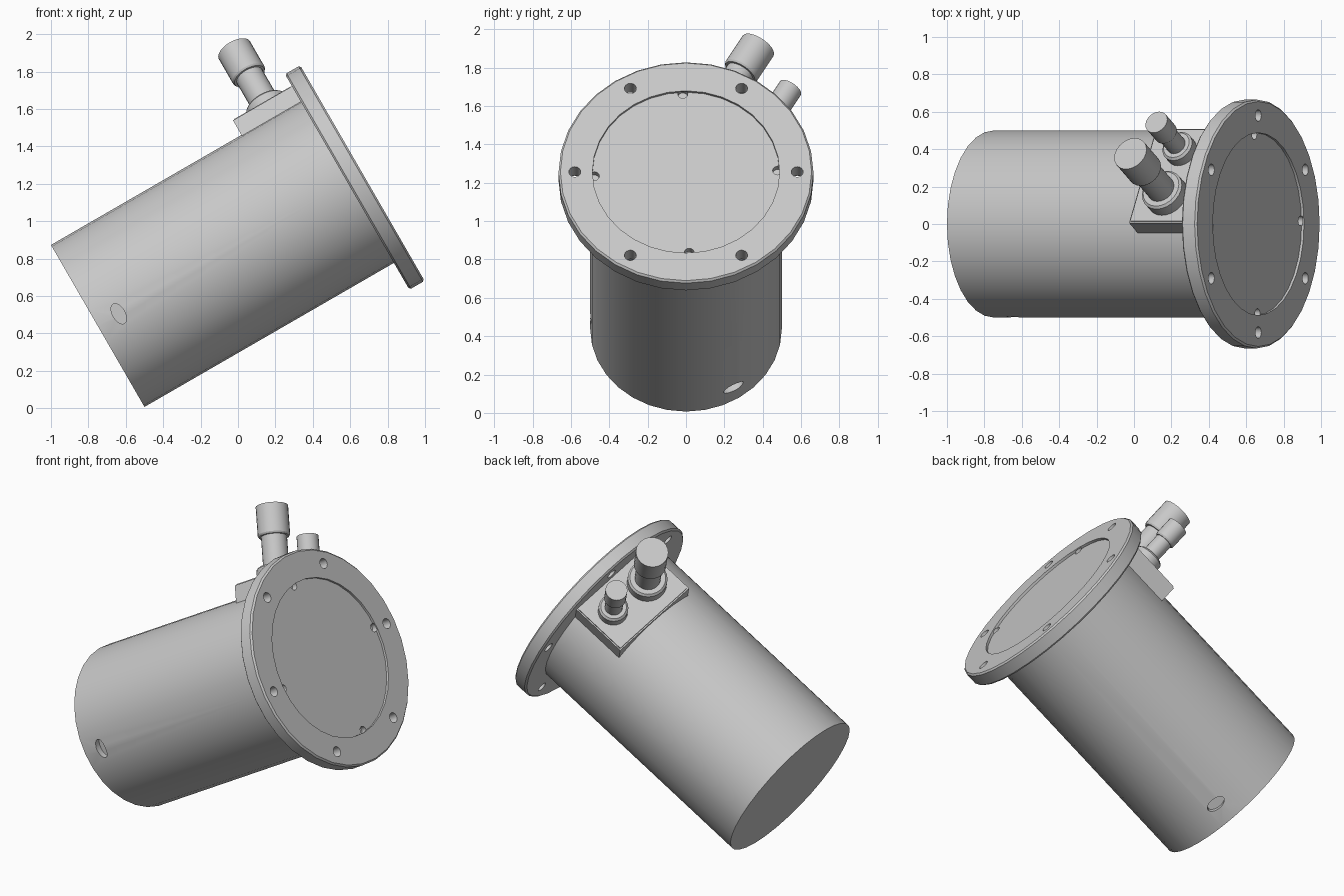
import bpy, bmesh
from math import radians, cos, sin, pi
from mathutils import Matrix

cube = bpy.data.objects.get("Cube")
if cube:
    bpy.data.objects.remove(cube, do_unlink=True)

grey = bpy.data.materials.new("metal_grey")
grey.use_nodes = True
COLOUR = (0.58, 0.58, 0.58, 1)
grey.diffuse_color = COLOUR
grey.node_tree.nodes["Principled BSDF"].inputs["Base Color"].default_value = COLOUR

# Housing frame: local x runs along the tilted barrel, z is radial
FRAME = Matrix.Translation((-0.75, 0, 0.44)) @ Matrix.Rotation(radians(-30), 4, 'Y')
AXIAL = FRAME @ Matrix.Rotation(radians(90), 4, 'Y')
# Pad frame: z points radially out through the connectors
PAD = FRAME @ Matrix.Rotation(radians(-30), 4, 'X')


def finish(name, bm, matrix):
    bmesh.ops.recalc_face_normals(bm, faces=bm.faces)
    mesh = bpy.data.meshes.new(name)
    bm.to_mesh(mesh)
    bm.free()
    mesh.materials.append(grey)
    obj = bpy.data.objects.new(name, mesh)
    bpy.context.collection.objects.link(obj)
    mesh.transform(matrix)
    return obj


def lathe(name, profile, matrix, seg=32):
    """Revolve (radius, height) points about z and cap both ends."""
    bm = bmesh.new()
    rings = [[bm.verts.new((r * cos(2 * pi * i / seg), r * sin(2 * pi * i / seg), h))
              for i in range(seg)] for r, h in profile]
    for low, high in zip(rings, rings[1:]):
        for i in range(seg):
            j = (i + 1) % seg
            bm.faces.new((low[i], low[j], high[j], high[i]))
    bm.faces.new(rings[0])
    bm.faces.new(rings[-1])
    return finish(name, bm, matrix)


def activate(obj):
    bpy.ops.object.select_all(action='DESELECT')
    obj.select_set(True)
    bpy.context.view_layer.objects.active = obj


def cut(obj, cutters):
    for cutter in cutters:
        cutter.hide_render = True
        mod = obj.modifiers.new("cut", 'BOOLEAN')
        mod.operation = 'DIFFERENCE'
        mod.solver = 'EXACT'
        mod.object = cutter
        activate(obj)
        bpy.ops.object.modifier_apply(modifier=mod.name)
        bpy.data.objects.remove(cutter, do_unlink=True)


def smooth(obj):
    activate(obj)
    bpy.ops.object.shade_smooth_by_angle(angle=radians(30))


def round_hole(angle, dist, radius, low, high):
    place = AXIAL @ Matrix.Rotation(angle, 4, 'Z') @ Matrix.Translation((dist, 0, 0))
    return lathe("hole_cutter", [(radius, low), (radius, high)], place, 16)


# Barrel with two oval side holes
barrel = lathe("barrel", [(0.5, 0), (0.5, 1.54)], AXIAL)
side_cutters = []
for angle in (90, 210):
    place = (FRAME @ Matrix.Rotation(radians(angle), 4, 'X')
             @ Matrix.Translation((0.13, 0, 0.46)) @ Matrix.Diagonal((0.55, 1, 1, 1)))
    side_cutters.append(lathe("oval_cutter", [(0.06, 0), (0.06, 0.1)], place, 20))
cut(barrel, side_cutters)
smooth(barrel)

# Flange with chamfered rim, shallow recess, bolt holes and edge notches
BACK, FACE, RIM, CH, SEAT = 1.54, 1.634, 0.665, 0.01, 1.619
flange = lathe("flange", [(RIM - CH, BACK), (RIM, BACK + CH), (RIM, FACE - CH),
                          (RIM - CH, FACE), (0.488, FACE), (0.488, SEAT)], AXIAL)
cutters = [round_hole(i * pi / 3 + pi / 2, 0.58, 0.031, 1.5, 1.7) for i in range(6)]
cutters += [round_hole(i * pi / 2 + radians(2), 0.478, 0.026, 1.585, 1.626)
            for i in range(4)]
cut(flange, cutters)
smooth(flange)

# Connector pad
bm = bmesh.new()
bmesh.ops.create_cube(bm, size=1)
bmesh.ops.scale(bm, vec=(0.364, 0.58, 0.122), verts=bm.verts)
bmesh.ops.translate(bm, vec=(1.358, 0, 0.461), verts=bm.verts)
top_edges = [e for e in bm.edges if all(v.co.z > 0.5 for v in e.verts)]
bmesh.ops.bevel(bm, geom=top_edges, offset=0.008, segments=2, affect='EDGES')
smooth(finish("connector_pad", bm, PAD))


# Connectors: collar, neck and cap
def connector(name, along, across, collar, neck, cap, collar_top, cap_low, cap_top):
    place = PAD @ Matrix.Translation((along, across, 0))
    parts = {
        "collar": [(collar, 0.5), (collar, collar_top - 0.012),
                   (collar - 0.012, collar_top)],
        "neck": [(neck, 0.51), (neck, cap_low + 0.01)],
        "cap": [(cap - 0.006, cap_low), (cap, cap_low + 0.01), (cap, cap_top)],
    }
    for part, profile in parts.items():
        smooth(lathe(name + "_" + part, profile, place, 24))


connector("large_connector", 1.37, -0.13, 0.118, 0.077, 0.096, 0.6, 0.79, 0.978)
connector("small_connector", 1.38, 0.146, 0.088, 0.053, 0.065, 0.59, 0.71, 0.836)
